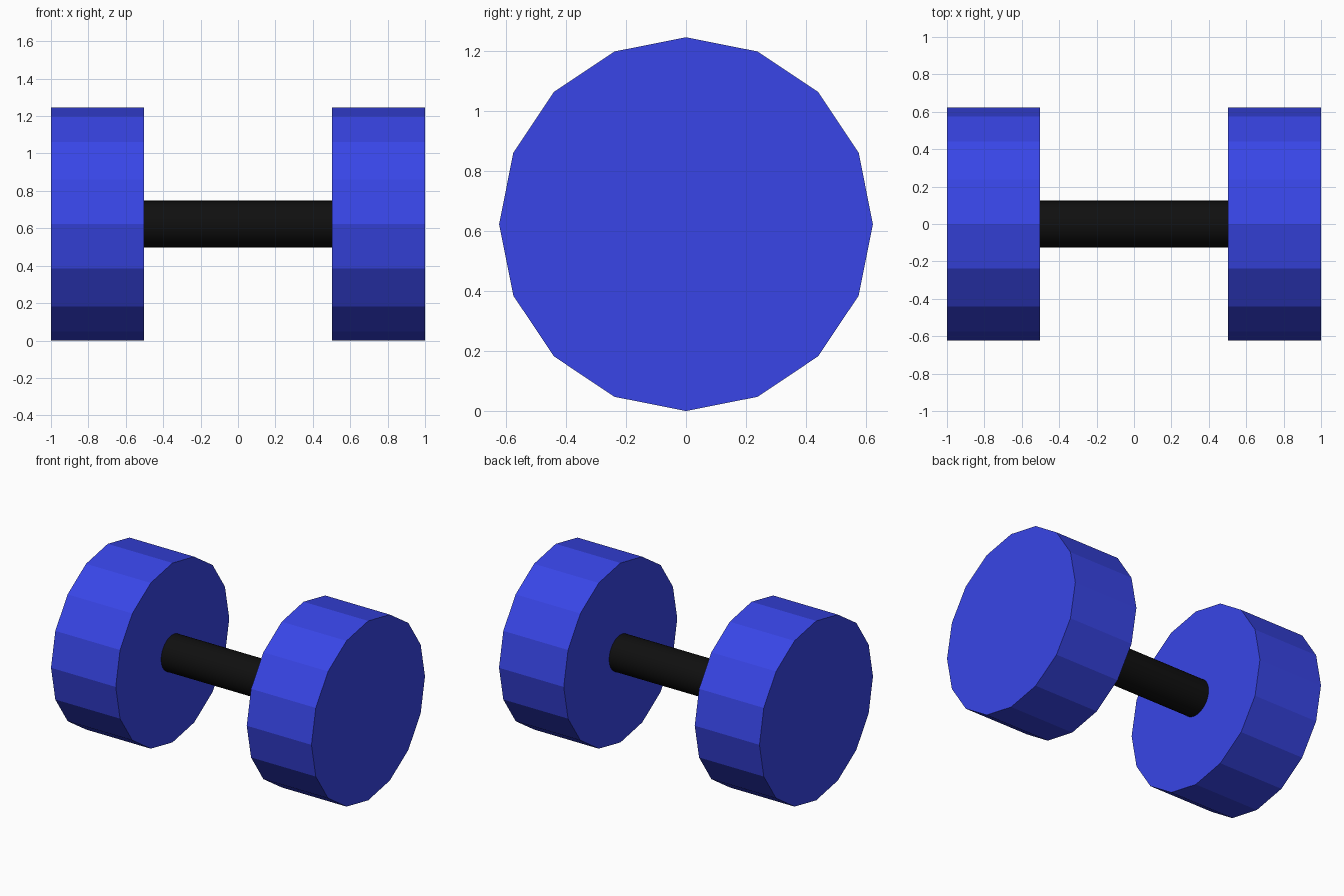
import bpy
from math import pi, radians

if "Cube" in bpy.data.objects:
    bpy.data.objects.remove(bpy.data.objects["Cube"])

R = 0.6225        # weight radius, also the height of the axis
INNER = 0.503     # x of the weights' inner faces


def material(name, color):
    mat = bpy.data.materials.new(name)
    mat.diffuse_color = (*color, 1)
    mat.use_nodes = True
    mat.node_tree.nodes["Principled BSDF"].inputs["Base Color"].default_value = mat.diffuse_color
    return mat


def bar(name, x0, x1, radius, sides, mat):
    """Closed cylinder lying along x from x0 to x1."""
    bpy.ops.mesh.primitive_cylinder_add(
        vertices=sides, radius=radius, depth=x1 - x0,
        location=((x0 + x1) / 2, 0, R), rotation=(0, pi / 2, 0))
    obj = bpy.context.object
    obj.name = name
    obj.data.materials.append(mat)
    return obj


blue = material("blue_paint", (0.04, 0.06, 0.8))
black = material("black_grip", (0.005, 0.005, 0.005))

# Faceted end weights
bar("left_weight", -1, -INNER, R, 16, blue)
bar("right_weight", INNER, 1, R, 16, blue)

# Round handle between the weights
bar("handle", -INNER, INNER, 0.125, 32, black)
bpy.ops.object.shade_smooth_by_angle(angle=radians(30))
